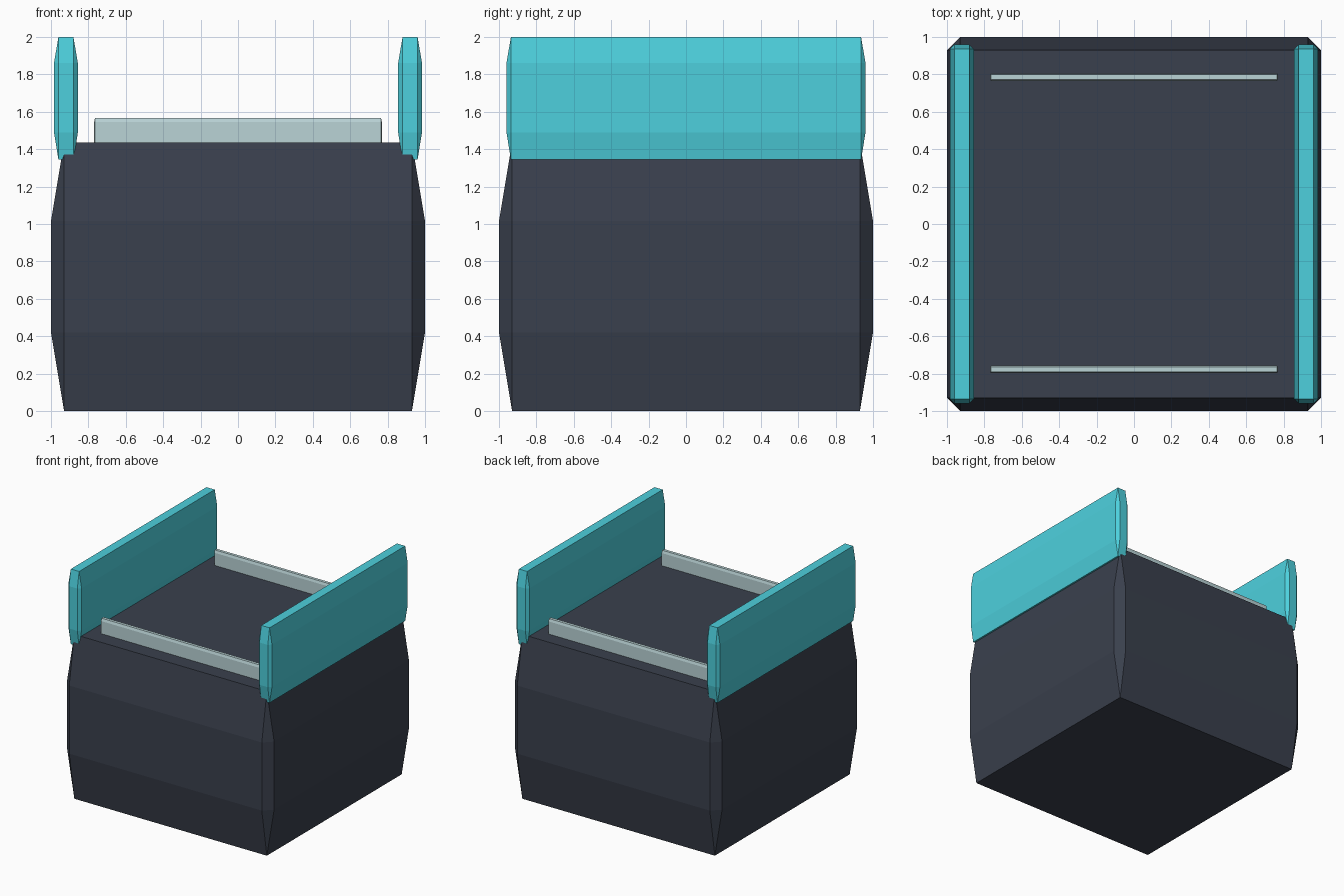
import bpy, bmesh

if "Cube" in bpy.data.objects:
    bpy.data.objects.remove(bpy.data.objects["Cube"])


def material(name, srgb):
    m = bpy.data.materials.new(name)
    lin = [((c / 255 + 0.055) / 1.055) ** 2.4 for c in srgb]
    m.diffuse_color = (*lin, 1)
    m.use_nodes = True
    m.node_tree.nodes["Principled BSDF"].inputs["Base Color"].default_value = m.diffuse_color
    return m


slate = material("dark slate", (58, 64, 77))
teal = material("teal", (77, 208, 221))
silver = material("pale grey", (186, 211, 214))


def bulged_box(name, center, half, inset, heights, mat):
    """Box with an octagonal waist that tapers to rectangles at both ends."""
    cx, cy = center
    hx, hy = half
    ix, iy = hx - inset[0], hy - inset[1]
    z0, z1, z2, z3 = heights
    rect = [(ix, iy), (-ix, iy), (-ix, -iy), (ix, -iy)]
    octagon = [(hx, iy), (ix, hy), (-ix, hy), (-hx, iy),
               (-hx, -iy), (-ix, -hy), (ix, -hy), (hx, -iy)]
    bm = bmesh.new()

    def ring(pts, z):
        return [bm.verts.new((cx + x, cy + y, z)) for x, y in pts]

    bottom, low, high, top = ring(rect, z0), ring(octagon, z1), ring(octagon, z2), ring(rect, z3)
    bm.faces.new(bottom[::-1])
    bm.faces.new(top)
    for i in range(8):
        j = (i + 1) % 8
        bm.faces.new((low[i], low[j], high[j], high[i]))
        a, b = i // 2, ((i + 1) // 2) % 4
        if a == b:      # corner triangles
            bm.faces.new((bottom[a], low[j], low[i]))
            bm.faces.new((high[i], high[j], top[a]))
        else:           # sloping sides
            bm.faces.new((bottom[a], bottom[b], low[j], low[i]))
            bm.faces.new((high[i], high[j], top[b], top[a]))
    bmesh.ops.recalc_face_normals(bm, faces=bm.faces)
    me = bpy.data.meshes.new(name)
    bm.to_mesh(me)
    bm.free()
    me.materials.append(mat)
    ob = bpy.data.objects.new(name, me)
    bpy.context.collection.objects.link(ob)
    return ob


# Main block
bulged_box("body", (0, 0), (1, 1), (0.07, 0.07), (0, 0.42, 1.015, 1.435), slate)

# Tall panels along the left and right edges
for side, x in (("left", -0.92), ("right", 0.92)):
    bulged_box(side + "_panel", (x, 0), (0.064, 0.96), (0.024, 0.024),
               (1.345, 1.49, 1.86, 2.0), teal)

# Thin rails across the front and back of the top
for side, y in (("front", -0.777), ("back", 0.785)):
    bulged_box(side + "_rail", (0, y), (0.769, 0.02), (0.004, 0.007),
               (1.41, 1.435, 1.545, 1.567), silver)
